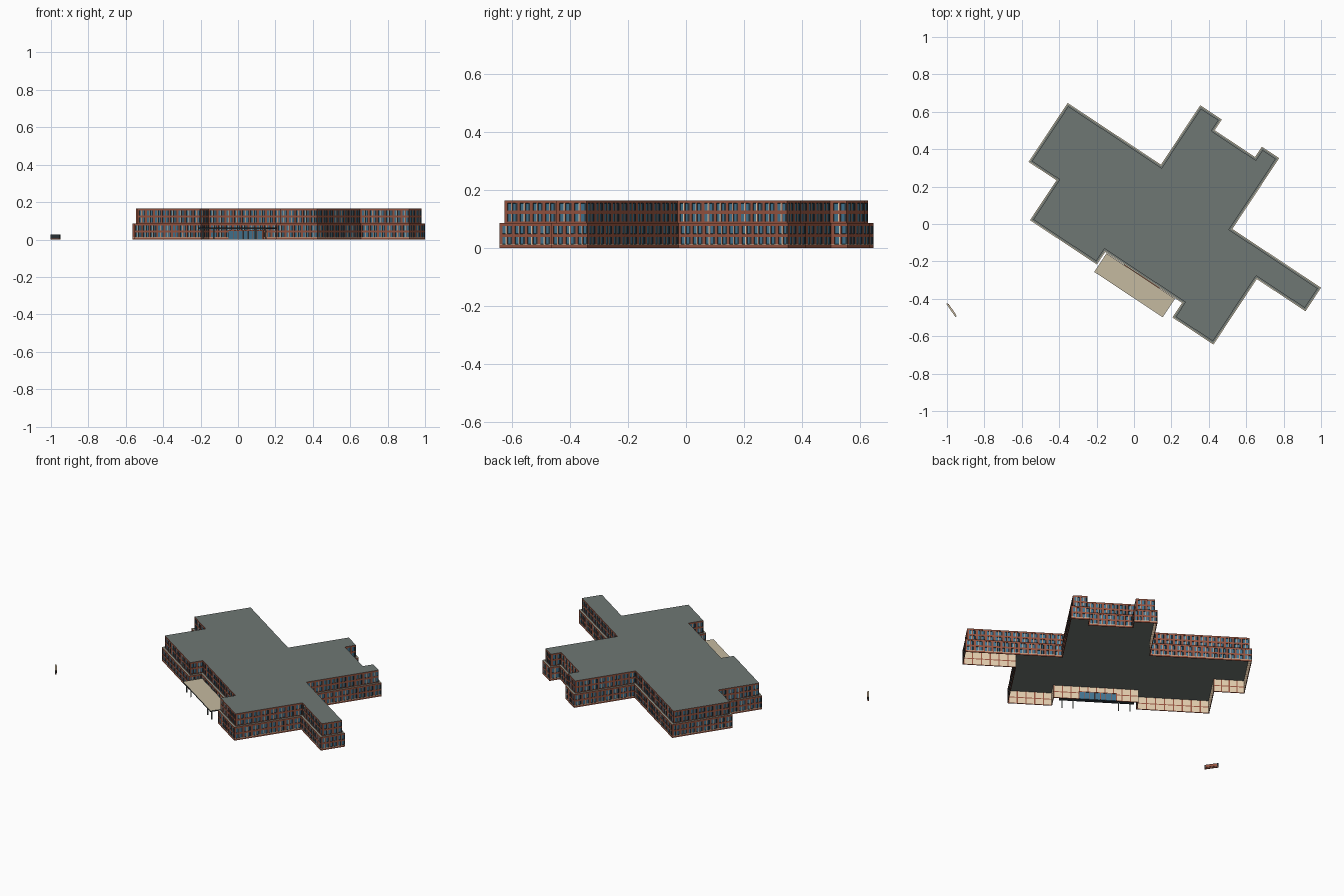
import bpy, bmesh, math
from mathutils import Vector

if "Cube" in bpy.data.objects:
    bpy.data.objects.remove(bpy.data.objects["Cube"], do_unlink=True)


def material(name, *rgb):
    lin = [((c / 255 + 0.055) / 1.055) ** 2.4 for c in rgb] + [1]
    m = bpy.data.materials.new(name)
    m.use_nodes = True
    m.diffuse_color = lin
    m.node_tree.nodes["Principled BSDF"].inputs["Base Color"].default_value = lin
    return m


BRICK, GLASS, CREAM, DARK, ROOF, TAN = range(6)
MATS = [material("brick", 150, 84, 64), material("window blue", 66, 116, 144),
        material("cream trim", 224, 203, 172), material("dark frame", 46, 56, 62),
        material("roof grey", 111, 119, 116), material("canopy tan", 197, 186, 160)]
TURN = math.radians(-33.5)


def finish(name, bm, turn=TURN, place=(0, 0, 0)):
    mesh = bpy.data.meshes.new(name)
    bm.to_mesh(mesh)
    bm.free()
    for m in MATS:
        mesh.materials.append(m)
    ob = bpy.data.objects.new(name, mesh)
    ob.rotation_euler.z = turn
    ob.location = place
    bpy.context.collection.objects.link(ob)
    return ob


def inset(poly, d):
    """Move every edge of a right-angled counter-clockwise outline inwards."""
    out = []
    for i, p in enumerate(poly):
        a = (p - poly[i - 1]).normalized()
        b = (poly[(i + 1) % len(poly)] - p).normalized()
        out.append(p + d * Vector((-a.y - b.y, a.x + b.x)))
    return out


def slab(name, poly, z, mat, up=True):
    bm = bmesh.new()
    vs = [bm.verts.new((p.x, p.y, z)) for p in poly]
    f = bm.faces.new(vs if up else vs[::-1])
    f.material_index = mat
    f.normal_update()
    bmesh.ops.triangulate(bm, faces=[f], ngon_method='EAR_CLIP')
    finish(name, bm)


def rim(name, poly, width, z, mat):
    """Flat strip running round an outline."""
    bm = bmesh.new()
    inner = inset(poly, width)
    for i in range(len(poly)):
        j = (i + 1) % len(poly)
        ring = (poly[i], poly[j], inner[j], inner[i])
        bm.faces.new([bm.verts.new((p.x, p.y, z)) for p in ring]).material_index = mat
    finish(name, bm)


def facade(name, poly, rows, bay, inward=False):
    """Walls divided in bays; rows marked None take the colours of the bay."""
    bm = bmesh.new()
    for i, p in enumerate(poly):
        q = poly[(i + 1) % len(poly)]
        n = max(1, round((q - p).length / 0.05))
        for k in range(n):
            t = k / n
            for share, col_mat in bay:
                a, b = p.lerp(q, t), p.lerp(q, t + share / n)
                t += share / n
                for z0, z1, row_mat in rows:
                    vs = [bm.verts.new((c.x, c.y, z))
                          for c, z in ((a, z0), (b, z0), (b, z1), (a, z1))]
                    f = bm.faces.new(vs[::-1] if inward else vs)
                    f.material_index = col_mat if row_mat is None else row_mat
    bm.normal_update()
    panes = [f for f in bm.faces if f.material_index == GLASS]
    if panes:
        frames = bmesh.ops.inset_individual(bm, faces=panes, thickness=0.0006, depth=-0.002)
        for f in frames["faces"]:
            f.material_index = DARK
    finish(name, bm)


def box(name, lo, hi, mat, top=None, **kw):
    bm = bmesh.new()
    bmesh.ops.create_cube(bm, size=1)
    for v in bm.verts:
        v.co = [(l + h) / 2 + c * (h - l) for l, h, c in zip(lo, hi, v.co)]
    bm.normal_update()
    for f in bm.faces:
        f.material_index = top if top is not None and f.normal.z > 0.9 else mat
    return finish(name, bm, **kw)


# Building outline in its own axes, counter-clockwise
outline = [Vector(p) for p in (
    (-.653, -.034), (-.475, -.034), (-.475, -.29), (-.046, -.29), (-.046, -.21),
    (.447, -.21), (.447, -.303), (.71, -.303), (.71, .117), (1.022, .117),
    (1.022, .268), (.453, .268), (.453, .722), (.342, .722), (.342, .656),
    (.083, .656), (.083, .725), (-.055, .725), (-.055, .344), (-.653, .344))]
upper = inset(outline, 0.013)

# Lower and upper walls, two storeys each
window_bay = ((.22, BRICK), (.27, GLASS), (.06, CREAM), (.08, BRICK),
              (.23, GLASS), (.14, DARK))
facade("lower_walls", outline, (
    (0, .010, BRICK), (.010, .013, CREAM), (.013, .038, None),
    (.038, .049, BRICK), (.049, .076, None), (.076, .087, BRICK)), window_bay)
facade("upper_walls", upper, (
    (.087, .091, BRICK), (.091, .118, None), (.118, .129, BRICK),
    (.129, .155, None), (.155, .165, BRICK)), window_bay)

# Inner wall lining and ceiling over the open base
lining = inset(outline, 0.004)
facade("inner_lining", lining, (
    (0, .004, BRICK), (.004, .038, None), (.038, .044, BRICK), (.044, .083, None)),
    ((.86, CREAM), (.14, BRICK)), inward=True)
slab("ceiling", lining, .083, ROOF, up=False)
rim("wall_base", outline, .004, 0, BRICK)

# Roofs and coping
slab("ledge_roof", outline, .087, ROOF)
rim("ledge_coping", outline, .005, .0875, TAN)
slab("main_roof", upper, .165, ROOF)

# Entrance glazing, seen from both sides of the wall
box("entrance_glazing", (.08, -.214, 0), (.30, -.203, .046), GLASS)
for k in range(8):
    u = .08 + k * .22 / 7
    box("entrance_mullion", (u - .002, -.216, 0), (u + .002, -.201, .046), BRICK)
box("entrance_lintel", (.076, -.216, .046), (.304, -.201, .05), BRICK)

# Canopy on two pairs of posts
box("entrance_canopy", (-.036, -.331, .056), (.403, -.212, .063), DARK, top=TAN)
for u in (-.012, .055, .322, .388):
    box("canopy_post", (u - .003, -.32, 0), (u + .003, -.314, .056), ROOF)

# Free-standing sign wall
sign = dict(turn=math.radians(-55.5), place=(-.976, -.46, 0))
box("sign_base", (-.041, -.004, 0), (.041, .004, .006), BRICK, **sign)
box("sign_panel", (-.042, -.004, .006), (.042, .004, .026), DARK, top=TAN, **sign)
box("sign_back", (-.034, .004, .008), (.034, .006, .023), BRICK, **sign)
